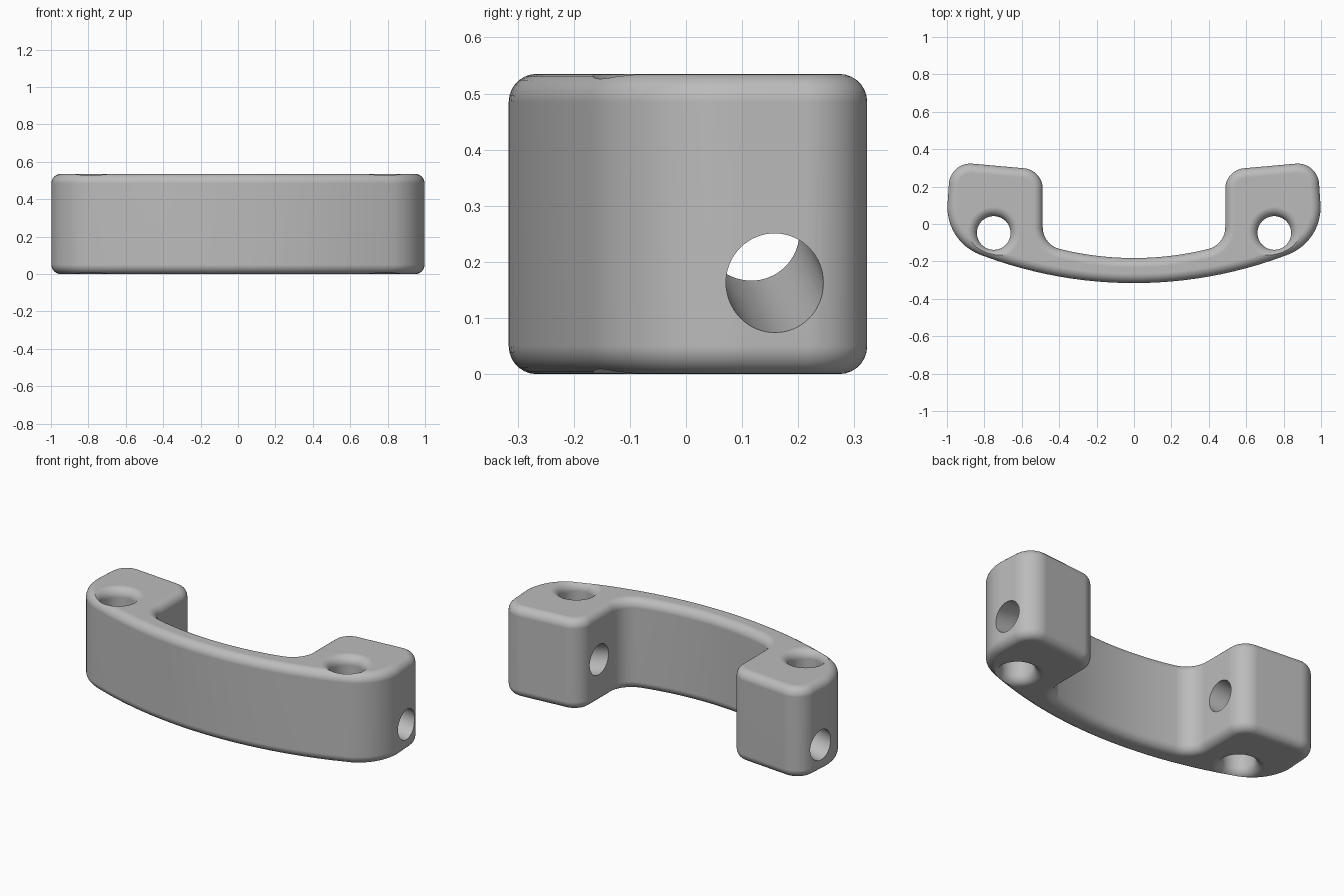
import bpy, bmesh, math
from mathutils import Vector

HEIGHT, ROUND = 0.535, 0.05

if "Cube" in bpy.data.objects:
    bpy.data.objects.remove(bpy.data.objects["Cube"], do_unlink=True)

grey = bpy.data.materials.new("plain grey")
grey.use_nodes = True
colour = (0.5, 0.5, 0.5, 1)
grey.diffuse_color = colour
grey.node_tree.nodes["Principled BSDF"].inputs["Base Color"].default_value = colour


def make_object(name, bm):
    bmesh.ops.recalc_face_normals(bm, faces=bm.faces)
    mesh = bpy.data.meshes.new(name)
    bm.to_mesh(mesh)
    bm.free()
    mesh.materials.append(grey)
    obj = bpy.data.objects.new(name, mesh)
    bpy.context.collection.objects.link(obj)
    return obj


def fillet(before, corner, after, radius, steps=14):
    """Arc that rounds a corner between two straight runs."""
    c = Vector(corner)
    a = (Vector(before) - c).normalized()
    b = (Vector(after) - c).normalized()
    half = a.angle(b) / 2
    centre = c + (a + b).normalized() * radius / math.sin(half)
    start = c + a * radius / math.tan(half) - centre
    end = c + b * radius / math.tan(half) - centre
    turn = start.angle(end)
    return [centre + (start * math.sin(turn * (1 - i / steps))
                      + end * math.sin(turn * i / steps)) / math.sin(turn)
            for i in range(steps + 1)]


def bow(depth, radius, reach, steps=12):
    """Shallow arc from the middle out to +x."""
    xs = [reach * i / steps for i in range(steps + 1)]
    return [Vector((x, depth + radius - math.sqrt(radius ** 2 - x * x))) for x in xs]


# Half outline of the handle, seen from above
front = bow(-0.316, 2.3, 0.8)
inner = bow(-0.182, 1.65, 0.36)
corners = [(1.01, -0.094), (0.982, 0.333), (0.488, 0.289), (0.488, -0.112)]
radii = [0.27, 0.115, 0.11, 0.12]
path = [front[-1]] + corners + [inner[-1]]
half = list(front)
for i, r in enumerate(radii):
    half += fillet(path[i], path[i + 1], path[i + 2], r)
half += inner[::-1]
outline = half + [Vector((-p.x, p.y)) for p in half[-2:0:-1]]

# Solid handle with rounded top and bottom edges
bm = bmesh.new()
base = bm.faces.new([bm.verts.new((p.x, p.y, 0)) for p in outline])
grown = bmesh.ops.extrude_face_region(bm, geom=[base])
bmesh.ops.translate(bm, vec=(0, 0, HEIGHT),
                    verts=[g for g in grown["geom"] if isinstance(g, bmesh.types.BMVert)])
handle = make_object("handle_body", bm)
bevel = handle.modifiers.new("rounded edges", "BEVEL")
bevel.width = ROUND
bevel.segments = 7
bevel.limit_method = "ANGLE"
bevel.angle_limit = math.radians(40)
bevel.use_clamp_overlap = False


def screw_hole_cutter(side, sections=64):
    """Upright hole whose two mouths flare out in a quarter round."""
    r = 0.09
    flare = [(r + ROUND * (1 - math.cos(a)), ROUND * (1 - math.sin(a)))
             for a in [math.pi / 2 * i / 8 for i in range(9)]]
    lower = [(r + ROUND, -0.1)] + flare[::-1]
    profile = lower[:1] + [(w, z) for w, z in
                           [(r + ROUND * (1 - math.cos(a)), ROUND * (1 - math.sin(a)))
                            for a in [math.pi / 2 * i / 8 for i in range(8, -1, -1)]]]
    profile = [(w, z) for w, z in profile]
    profile += [(w, HEIGHT - z) for w, z in profile[::-1]]
    bm = bmesh.new()
    rings = []
    for w, z in profile:
        rings.append([bm.verts.new((side * 0.75 + w * math.cos(t), -0.048 + w * math.sin(t), z))
                      for t in [math.tau * k / sections for k in range(sections)]])
    for a, b in zip(rings, rings[1:]):
        for k in range(sections):
            n = (k + 1) % sections
            bm.faces.new((a[k], a[n], b[n], b[k]))
    bm.faces.new(rings[0])
    bm.faces.new(rings[-1])
    return make_object("screw_hole_cutter", bm)


def cross_hole_cutter(side):
    """Slanted round hole from the outer end to the inner face of a leg."""
    outer = Vector((side * 0.99, 0.158, 0.163))
    inside = Vector((side * 0.488, 0.115, 0.255))
    axis = inside - outer
    bm = bmesh.new()
    bmesh.ops.create_cone(bm, cap_ends=True, segments=64, radius1=0.087,
                          radius2=0.087, depth=axis.length * 1.6)
    turn = axis.to_track_quat("Z", "Y").to_matrix().to_4x4()
    turn.translation = (outer + inside) / 2
    bm.transform(turn)
    return make_object("cross_hole_cutter", bm)


# Drill both legs
cutters = [make(side) for side in (-1, 1) for make in (screw_hole_cutter, cross_hole_cutter)]
for cutter in cutters:
    cutter.hide_render = True
    cut = handle.modifiers.new("hole", "BOOLEAN")
    cut.operation = "DIFFERENCE"
    cut.solver = "EXACT"
    cut.object = cutter

# Bake the holes, then smooth the rounded surfaces
bpy.context.view_layer.update()
baked = bpy.data.meshes.new_from_object(
    handle.evaluated_get(bpy.context.evaluated_depsgraph_get()))
handle.modifiers.clear()
handle.data = baked
for cutter in cutters:
    bpy.data.objects.remove(cutter, do_unlink=True)
bpy.ops.object.select_all(action="DESELECT")
handle.select_set(True)
bpy.context.view_layer.objects.active = handle
bpy.ops.object.shade_smooth_by_angle(angle=math.radians(30))
weighted = handle.modifiers.new("even shading", "WEIGHTED_NORMAL")
weighted.keep_sharp = True
